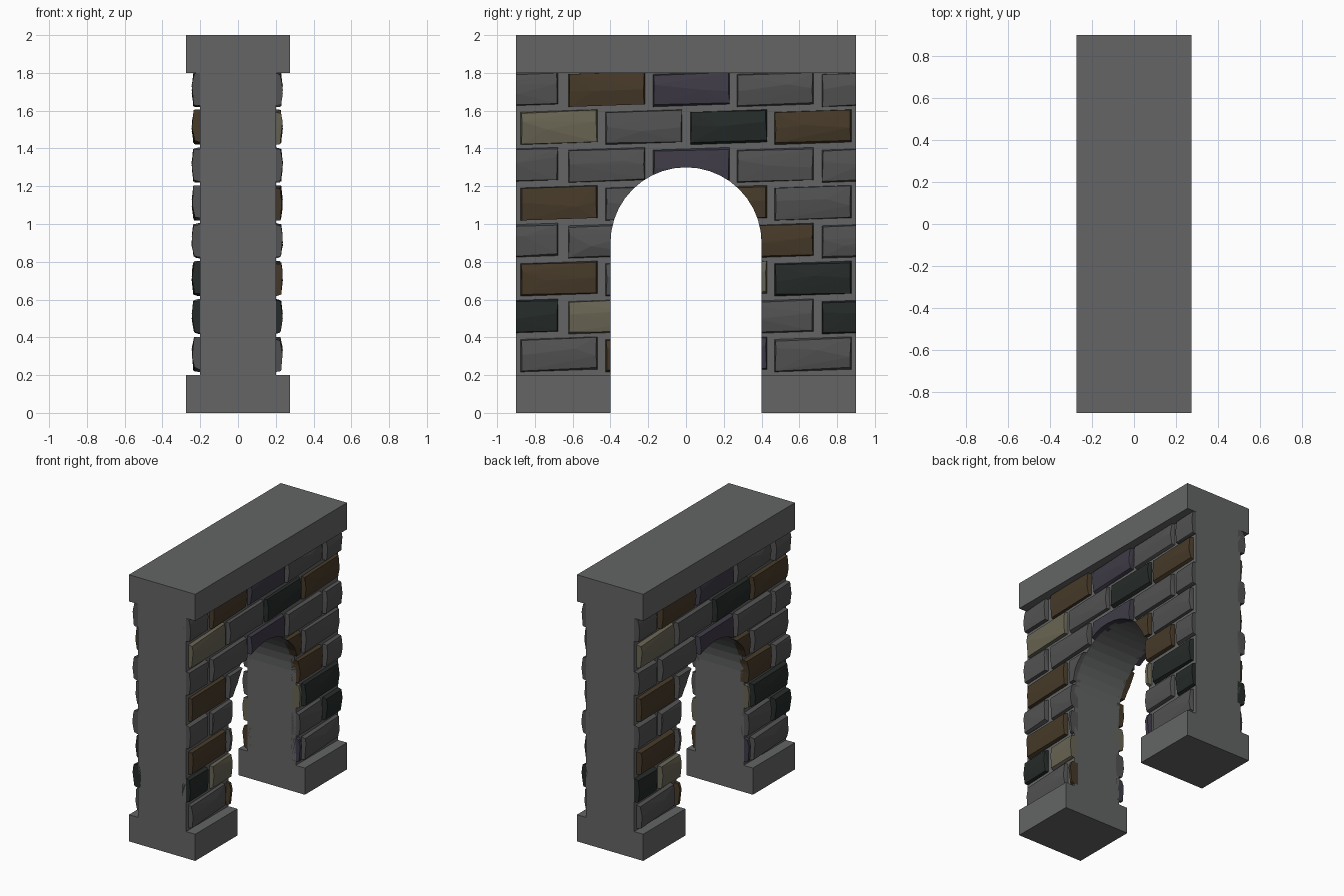
import bpy, bmesh, math, random
from mathutils import Vector

if "Cube" in bpy.data.objects:
    bpy.data.objects.remove(bpy.data.objects["Cube"])

HALF_LEN, SPRING, RADIUS = 0.9, 0.9, 0.4
COLORS = {
    "stone": (0.125, 0.13, 0.127), "grey": (0.085, 0.084, 0.085),
    "brown": (0.062, 0.042, 0.022), "khaki": (0.14, 0.13, 0.088),
    "green": (0.018, 0.024, 0.022), "purple": (0.048, 0.043, 0.062),
}
MATS = {}
for cname, rgb in COLORS.items():
    MATS[cname] = bpy.data.materials.new(cname)
    MATS[cname].diffuse_color = (*rgb, 1)


def finish(name, bm, mat=None):
    bmesh.ops.recalc_face_normals(bm, faces=bm.faces)
    me = bpy.data.meshes.new(name)
    bm.to_mesh(me)
    bm.free()
    ob = bpy.data.objects.new(name, me)
    bpy.context.collection.objects.link(ob)
    if mat:
        me.materials.append(MATS[mat])
    return ob


def box(name, lo, hi):
    bm = bmesh.new()
    bmesh.ops.create_cube(bm, size=1)
    for v in bm.verts:
        v.co = [l + (c + 0.5) * (h - l) for c, l, h in zip(v.co, lo, hi)]
    return finish(name, bm, "stone")


def cut(ob):
    m = ob.modifiers.new("arch opening", 'BOOLEAN')
    m.operation, m.solver, m.object = 'DIFFERENCE', 'EXACT', cutter


# Arch-shaped cutter prism
bm = bmesh.new()
profile = [(RADIUS, -0.1)]
profile += [(RADIUS * math.cos(math.pi * i / 20), SPRING + RADIUS * math.sin(math.pi * i / 20))
            for i in range(21)]
profile += [(-RADIUS, -0.1)]
face = bm.faces.new([bm.verts.new((-0.5, y, z)) for y, z in profile])
ext = bmesh.ops.extrude_face_region(bm, geom=[face])["geom"]
bmesh.ops.translate(bm, vec=(1, 0, 0), verts=[g for g in ext if isinstance(g, bmesh.types.BMVert)])
cutter = finish("arch_cutter", bm)
cutter.hide_render = True
cutter.hide_set(True)

# Wall core, plinths and cap
cut(box("wall_core", (-0.2, -HALF_LEN, 0), (0.2, HALF_LEN, 1.9)))
box("plinth_left", (-0.275, -HALF_LEN, 0), (0.275, -RADIUS, 0.2))
box("plinth_right", (-0.275, RADIUS, 0), (0.275, HALF_LEN, 0.2))
box("cap", (-0.275, -HALF_LEN, 1.8), (0.275, HALF_LEN, 2.0))

# Brick courses from the bottom up; letters are colours, "-" is open
KEY = {"g": "grey", "b": "brown", "k": "khaki", "d": "green", "p": "purple"}
ROWS = ["gbpg", "dk-gd", "bgkd", "gg-bg", "bgbg", "ggpgg", "kgdb", "gbpgg"]
CENTRES = {4: (-0.672, -0.223, 0.226, 0.672), 5: (-0.88, -0.42, 0.028, 0.472, 0.922)}


def brick(bm, side, yc, zc, seed):
    """Rough stone: convex hull of a slanted back ring and a chipped front."""
    rnd = random.Random(seed)
    j = lambda a: rnd.uniform(-a, a)
    pts = []
    for sy in (-1, 1):
        for sz in (-1, 1):
            y, z = sy * 0.203, sz * 0.086 + sy * 0.007
            pts.append((0.17, y, z))
            pts.append((0.205, y, z))
            pts.append((0.229 + j(0.005), y * 0.98 + j(0.004), z * 0.94 + j(0.006)))
        pts.append((0.238 + j(0.003), sy * 0.196, 0.01 + j(0.035)))
    pts.append((0.241, j(0.1), j(0.03)))
    tmp = bmesh.new()
    for x, y, z in pts:
        tmp.verts.new((side * x - 0.004, side * (y + yc), z + zc))
    hull = bmesh.ops.convex_hull(tmp, input=tmp.verts[:])
    loose = {v for v in hull["geom_interior"] + hull["geom_unused"]
             if isinstance(v, bmesh.types.BMVert)}
    bmesh.ops.delete(tmp, geom=list(loose), context='VERTS')
    # Trim the brick flush with the wall ends
    for s in (-1, 1):
        if any(v.co.y * s > HALF_LEN for v in tmp.verts):
            bmesh.ops.bisect_plane(tmp, geom=tmp.verts[:] + tmp.edges[:] + tmp.faces[:],
                                   plane_co=(0, s * HALF_LEN, 0), plane_no=(0, s, 0),
                                   clear_outer=True)
            bmesh.ops.holes_fill(tmp, edges=[e for e in tmp.edges if e.is_boundary])
    bmesh.ops.recalc_face_normals(tmp, faces=tmp.faces)
    me = bpy.data.meshes.new("tmp")
    tmp.to_mesh(me)
    tmp.free()
    bm.from_mesh(me)
    bpy.data.meshes.remove(me)


# One object per stone colour, the two faces related by a half turn
for letter, cname in KEY.items():
    bm = bmesh.new()
    for r, row in enumerate(ROWS):
        for c, ch in enumerate(row):
            if ch == letter:
                for side in (1, -1):
                    brick(bm, side, CENTRES[len(row)][c], 0.31 + 0.2005 * r, r * 10 + c)
    cut(finish("bricks_" + cname, bm, cname))

for m in bpy.data.materials:
    if m.users and not m.is_grease_pencil:
        m.use_nodes = True
        m.node_tree.nodes["Principled BSDF"].inputs["Base Color"].default_value = m.diffuse_color
